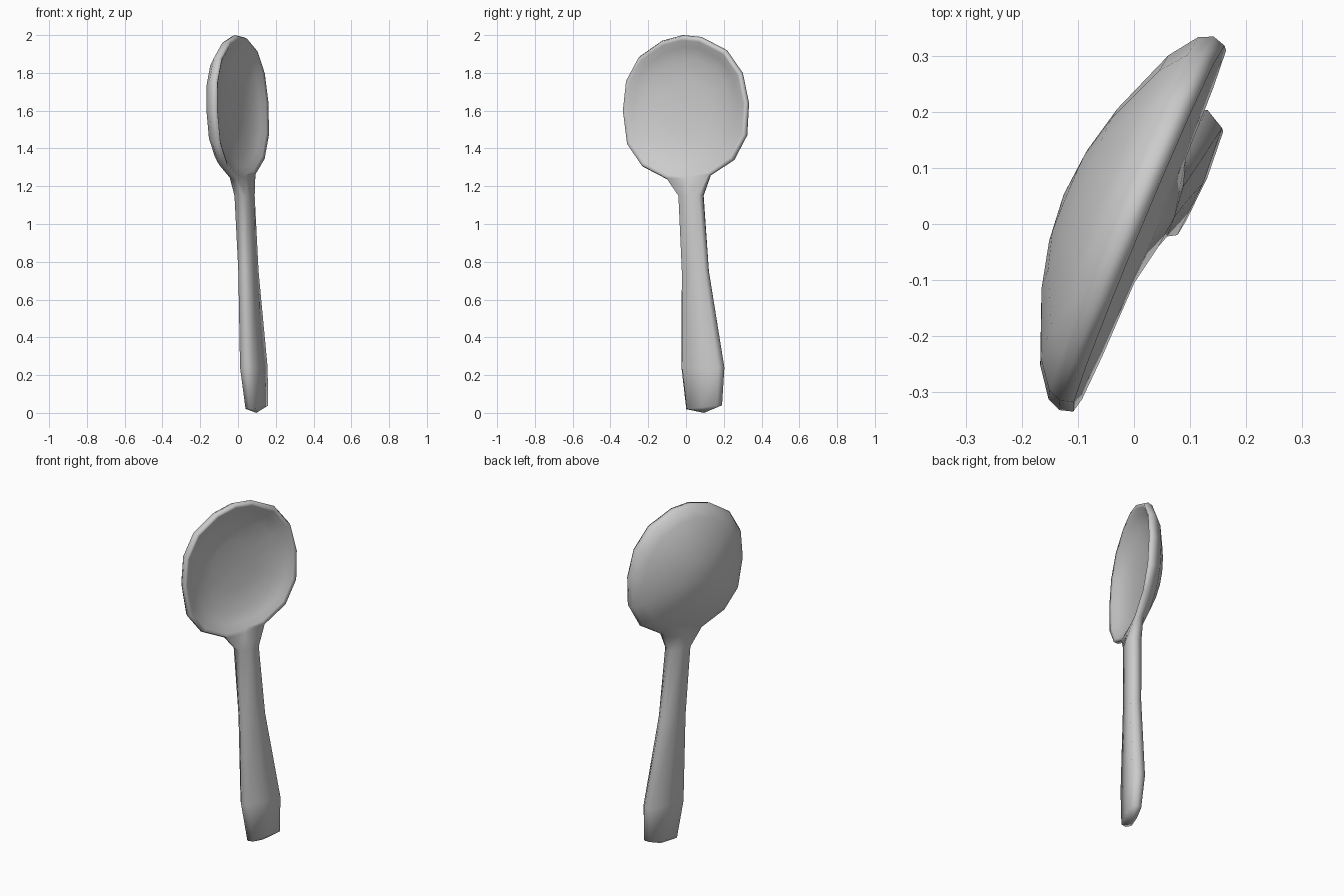
import bpy, bmesh, math
from mathutils import Vector

if "Cube" in bpy.data.objects:
    bpy.data.objects.remove(bpy.data.objects["Cube"])

# Spoon is turned about z: U runs across the bowl, N points out of its open face
U = Vector((0.384, 0.923, 0))
N = Vector((0.923, -0.384, 0))
bm = bmesh.new()


def place(u, n, z):
    return U * u + N * n + Vector((0, 0, z))


def add_ring(points):
    return [bm.verts.new(p) for p in points]


def skin(a, b, skip=()):
    """Join two closed rings with quads, leaving out the skipped segments."""
    for i in range(len(a)):
        if i not in skip:
            j = (i + 1) % len(a)
            bm.faces.new((a[i], a[j], b[j], b[i]))


def cap(ring, tip):
    v = bm.verts.new(tip)
    for i in range(len(ring)):
        bm.faces.new((ring[i], ring[(i + 1) % len(ring)], v))


# Bowl: rim outline (y, z) scaled inward along a thin-shell profile (scale, n)
outline = [(-.02, 2.0), (.08, 1.99), (.215, 1.92), (.30, 1.80), (.335, 1.64),
           (.328, 1.47), (.262, 1.34), (.135, 1.255), (.02, 1.235), (-.09, 1.235),
           (-.225, 1.305), (-.305, 1.42), (-.33, 1.60), (-.315, 1.76),
           (-.25, 1.885), (-.13, 1.97)]
profile = [(.25, -.127), (.49, -.106), (.83, -.058), (.97, -.021), (1, .004),
           (.98, .028), (.93, .021), (.84, .0), (.68, -.025), (.38, -.041)]
ZC = 1.61


def bowl_ring(s, n):
    pts = []
    for y, z in outline:
        dz = (z - ZC) * s
        pts.append(place(y / 0.923 * s, n - 0.035 * dz, ZC + dz))
    return pts


bowl = [add_ring(bowl_ring(s, n)) for s, n in profile]
BACK, MID, FRONT = 3, 4, 5
for k in range(len(bowl) - 1):
    # the rim is left open at the bottom where the neck grows out
    skin(bowl[k], bowl[k + 1], skip=(7, 8) if k in (BACK, MID) else ())
cap(bowl[0], place(0, -.136, ZC))
cap(bowl[-1], place(0, -.045, ZC))
bm.verts.remove(bowl[MID][8])

# Neck and handle: eight-sided sections (z, centre u, centre n, width, thickness, slant)
sections = [(1.15, .038, .022, .139, .080, 0), (.75, .067, .032, .154, .074, 0),
            (.24, .115, .043, .246, .086, 0), (.03, .127, .055, .205, .068, .10)]


def handle_ring(z, cu, cn, w, t, slant):
    pts = []
    for i in range(8):
        c, s = round(math.cos(i * math.pi / 4), 4), round(math.sin(i * math.pi / 4), 4)
        u = math.copysign(abs(c) ** 0.5, c) * w / 2
        n = math.copysign(abs(s) ** 0.5, s) * t / 2
        pts.append(place(cu + u, cn + n, z + slant * u))
    return pts


ring = [bowl[MID][7], bowl[FRONT][7], bowl[FRONT][8], bowl[FRONT][9],
        bowl[MID][9], bowl[BACK][9], bowl[BACK][8], bowl[BACK][7]]
for s in sections:
    nxt = add_ring(handle_ring(*s))
    skin(ring, nxt)
    ring = nxt
cap(ring, place(.125, .053, 0))

bmesh.ops.recalc_face_normals(bm, faces=bm.faces)
mesh = bpy.data.meshes.new("spoon")
bm.to_mesh(mesh)
bm.free()
mesh.shade_smooth()
spoon = bpy.data.objects.new("spoon", mesh)
bpy.context.collection.objects.link(spoon)
